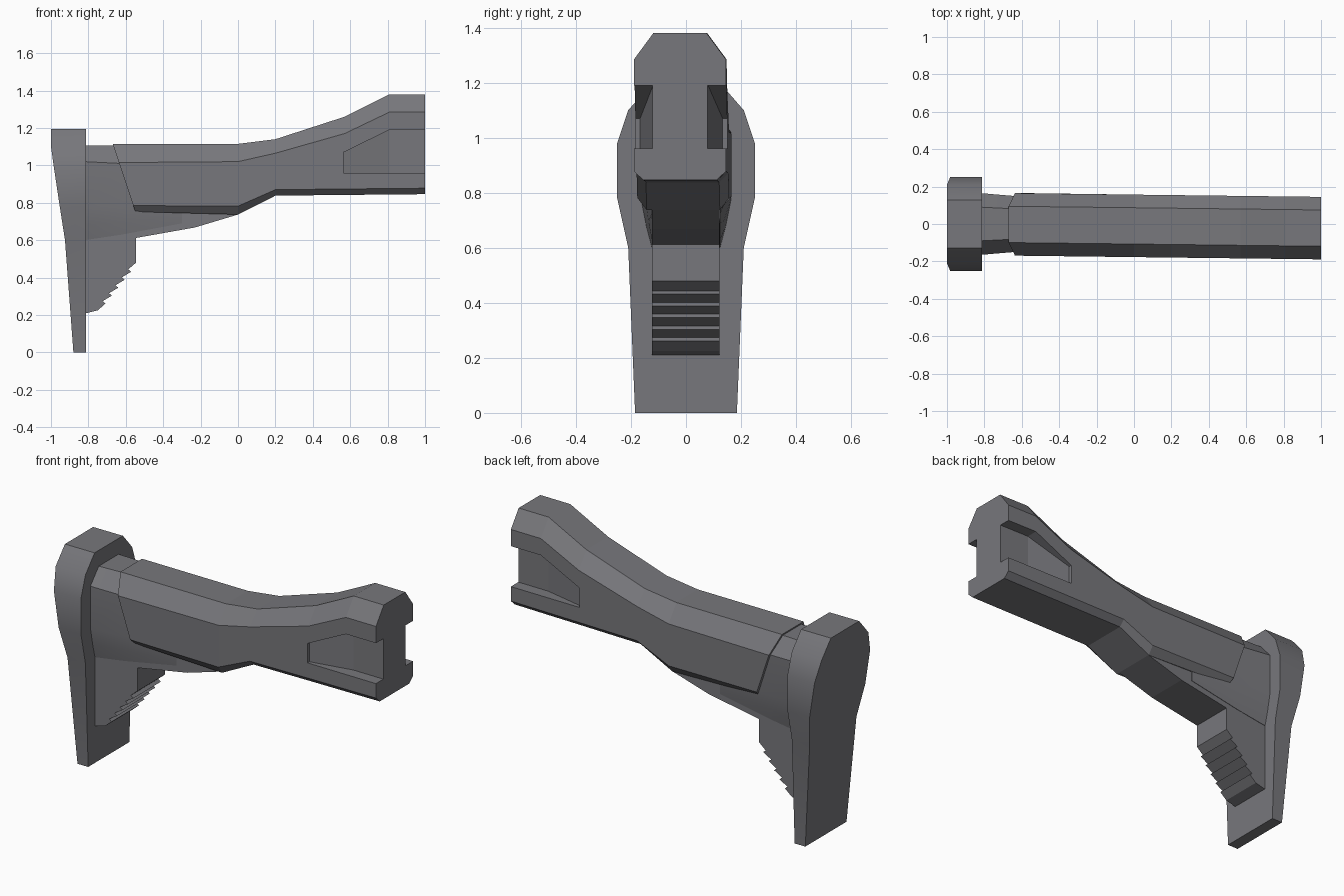
import bpy
import bmesh
from math import radians
from mathutils import Vector

if "Cube" in bpy.data.objects:
    bpy.data.objects.remove(bpy.data.objects["Cube"])

grey = bpy.data.materials.new("dark_grey_polymer")
grey.use_nodes = True
colour = (0.185, 0.185, 0.2, 1)
grey.diffuse_color = colour
grey.node_tree.nodes["Principled BSDF"].inputs["Base Color"].default_value = colour


def loft(name, rings, smooth=False):
    """Skin a list of equal-sized point rings into a closed solid."""
    bm = bmesh.new()
    loops = [[bm.verts.new(p) for p in ring] for ring in rings]
    count = len(loops[0])
    for a, b in zip(loops, loops[1:]):
        for i in range(count):
            j = (i + 1) % count
            bm.faces.new((a[i], a[j], b[j], b[i]))
    bm.faces.new(loops[0])
    bm.faces.new(loops[-1])
    bmesh.ops.recalc_face_normals(bm, faces=bm.faces)
    mesh = bpy.data.meshes.new(name)
    bm.to_mesh(mesh)
    bm.free()
    mesh.materials.append(grey)
    obj = bpy.data.objects.new(name, mesh)
    bpy.context.collection.objects.link(obj)
    if smooth:
        select(obj)
        bpy.ops.object.shade_smooth_by_angle(angle=radians(25))
    return obj


def select(obj):
    bpy.ops.object.select_all(action="DESELECT")
    obj.select_set(True)
    bpy.context.view_layer.objects.active = obj


def mirrored(half, cy=0):
    """Ring from (x, half width, z) points running top to bottom."""
    right = [(x, cy + y, z) for x, y, z in half]
    left = [(x, cy - y, z) for x, y, z in reversed(half)]
    return right + left


def centre(x):
    # The arm drifts slightly sideways along its length
    return -0.01 - 0.012 * x


# Arm: chamfered bar with a slanted rear end
WIDTHS = (0.097, 0.167, 0.167, 0.133)
stations = [
    (None, 1.115, 1.015, 0.785, 0.752),
    (0, 1.115, 1.02, 0.782, 0.737),
    (0.2, 1.14, 1.065, 0.87, 0.838),
    (0.57, 1.26, 1.17, 0.874, 0.842),
    (0.81, 1.38, 1.285, 0.876, 0.844),
    (1, 1.38, 1.285, 0.878, 0.846),
]
rings = []
for x, *heights in stations:
    half = [(-0.67 + (1.115 - z) / 3 if x is None else x, w, z)
            for w, z in zip(WIDTHS, heights)]
    rings.append(mirrored(half, centre(-0.65 if x is None else x)))
arm = loft("arm", rings)

# Tapered recesses on both sides of the arm's front end
for side in (-1, 1):
    cut = []
    for x, inner, top in ((0.565, 0.15, 1.07), (0.81, 0.1, 1.19), (1.05, 0.1, 1.19)):
        a, b = centre(x) + side * inner, side * 0.4
        cut.append([(x, a, 0.96), (x, b, 0.96), (x, b, top), (x, a, top)])
    cutter = loft("recess_cutter", cut)
    cutter.hide_render = True
    mod = arm.modifiers.new("recess", "BOOLEAN")
    mod.operation = "DIFFERENCE"
    mod.solver = "EXACT"
    mod.object = cutter
    select(arm)
    bpy.ops.object.modifier_apply(modifier=mod.name)
    bpy.data.objects.remove(cutter)

# Neck: joins the arm to the butt plate and narrows into the grip
neck_stations = [
    (-0.82, 0.09, 0.165, 1.105, 1.02, 0.78, 0.6),
    (-0.62, 0.08, 0.148, 1.105, 1.01, 0.78, 0.63),
    (-0.3, 0.07, 0.125, 1.08, 1.0, 0.78, 0.69),
]
loft("neck", [
    mirrored([(x, wt, top), (x, w, shoulder), (x, w, low),
              (x, 0.5 * w + 0.0625, 0.5 * (low + base) - 0.01), (x, 0.124, base)])
    for x, wt, w, top, shoulder, low, base in neck_stations
], smooth=True)

# Grip: flat-sided web under the arm with a ridged front edge
start, end = Vector((-0.75, 0.225)), Vector((-0.545, 0.48))
along = end - start
outward = Vector((along.y, -along.x)).normalized() * 0.01
TEETH = 6
profile = [(-0.82, 0.9), (-0.82, 0.21), (-0.81, 0.21), tuple(start)]
for i in range(1, TEETH):
    p = start + along * (i / TEETH)
    profile += [tuple(p + outward), tuple(p - outward)]
profile += [tuple(end), (-0.545, 0.612), (-0.23, 0.668), (0, 0.737), (0, 0.9)]
loft("grip", [[(x, y, z) for x, z in profile] for y in (-0.124, 0.122)])

# Butt plate: tall pad stacked from (height, half width, rear x)
plate = [
    (0, 0.185, -0.88), (0.6, 0.21, -0.925), (0.78, 0.25, -0.953),
    (0.98, 0.25, -0.983), (1.1, 0.21, -1), (1.195, 0.127, -1),
]
loft("butt_plate", [
    [(back, -w, z), (-0.813, -w, z), (-0.813, w, z), (back, w, z)]
    for z, w, back in plate
], smooth=True)
